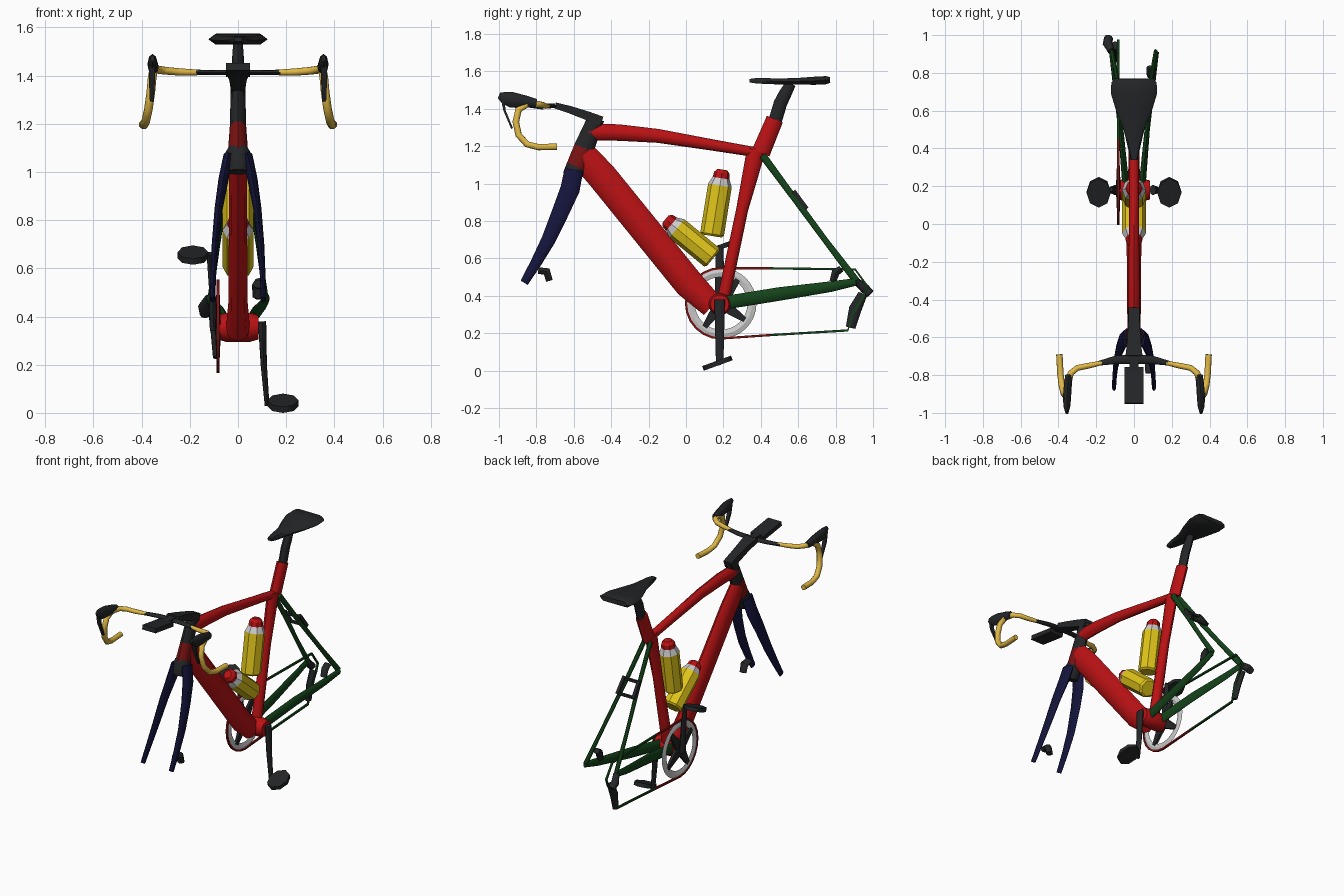
import bpy, bmesh, math
from mathutils import Vector


def material(name, r, g, b):
    m = bpy.data.materials.new(name)
    m.diffuse_color = (r, g, b, 1)
    return m


RED = material("red", .5, .006, .007)
DEEP = material("deep_red", .2, .006, .006)
NAVY = material("navy", .007, .007, .045)
GREEN = material("green", .007, .055, .01)
GOLD = material("gold", .75, .48, .06)
YELLOW = material("yellow", .75, .56, .01)
WHITE = material("white", .75, .75, .75)
DARK = material("dark", .018, .019, .021)


def finish(ob, mat, flat=False):
    if mat:
        ob.data.materials.append(mat)
    if not flat:
        bpy.ops.object.select_all(action='DESELECT')
        ob.select_set(True)
        bpy.context.view_layer.objects.active = ob
        bpy.ops.object.shade_smooth_by_angle(angle=math.radians(50))


def loft(name, pts, mat, n=8, ref=(1, 0, 0), p=1.0, mirror=False, flat=False):
    """Tube through (x, y, z, half width, half depth); n=4 gives a box section."""
    c = [Vector(q[:3]) for q in pts]
    side, rings, bm = Vector(ref), [], bmesh.new()
    off = math.pi / 4 if n == 4 else 0
    p = 0 if n == 4 else p
    for i, q in enumerate(pts):
        t = (c[min(i + 1, len(c) - 1)] - c[max(i - 1, 0)]).normalized()
        side = (side - t * side.dot(t)).normalized()
        up = t.cross(side)
        ring = []
        for k in range(n):
            a = off + 2 * math.pi * k / n
            u, v = math.cos(a), math.sin(a)
            u, v = math.copysign(abs(u) ** p, u), math.copysign(abs(v) ** p, v)
            ring.append(bm.verts.new(c[i] + side * u * q[3] + up * v * q[4]))
        rings.append(ring)
    for r, s in zip(rings, rings[1:]):
        for k in range(n):
            bm.faces.new((r[k], r[(k + 1) % n], s[(k + 1) % n], s[k]))
    bm.faces.new(rings[0][::-1])
    bm.faces.new(rings[-1])
    bmesh.ops.recalc_face_normals(bm, faces=bm.faces)
    me = bpy.data.meshes.new(name)
    bm.to_mesh(me)
    bm.free()
    ob = bpy.data.objects.new(name, me)
    bpy.context.collection.objects.link(ob)
    finish(ob, mat, flat)
    if mirror:
        ob.modifiers.new("mirror", 'MIRROR')
    return ob


# Main frame tubes
loft("down_tube", [(0, -.55, 1.15, .035, .075), (0, -.45, 1.04, .036, .08),
                   (0, .02, .46, .04, .08), (0, .14, .345, .05, .065)], RED)
loft("top_tube", [(0, -.52, 1.275, .032, .045), (0, -.36, 1.273, .032, .044),
                  (0, -.15, 1.255, .028, .037), (0, .15, 1.205, .026, .03),
                  (0, .39, 1.165, .026, .026)], RED)
loft("seat_tube", [(0, .375, 1.18, .03, .05), (0, .345, 1.05, .03, .043),
                   (0, .30, .86, .03, .032), (0, .195, .36, .036, .033)], RED)
loft("seat_mast", [(0, .40, 1.165, .03, .05), (0, .475, 1.345, .032, .046)], RED)
loft("bottom_bracket", [(-.085, .18, .355, .05, .05), (-.05, .18, .355, .06, .06),
                        (.05, .18, .355, .06, .06), (.085, .18, .355, .05, .05)],
     RED, n=12, ref=(0, 0, 1))

# Head tube
loft("head_tube_upper", [(0, -.48, 1.35, .03, .045), (0, -.545, 1.19, .034, .055)], DARK)
loft("head_tube_lower", [(0, -.545, 1.19, .034, .055), (0, -.59, 1.08, .042, .055)], DEEP)
loft("fork_crown", [(0, -.585, 1.09, .048, .055), (0, -.605, 1.05, .058, .052),
                    (0, -.62, 1.00, .045, .04)], DARK)

# Fork blades
loft("fork_blade", [(.038, -.60, 1.07, .022, .05), (.06, -.62, .97, .021, .052),
                    (.08, -.67, .85, .017, .046), (.095, -.735, .70, .014, .038),
                    (.102, -.80, .58, .012, .03), (.106, -.865, .47, .011, .022)],
     NAVY, mirror=True)
loft("front_caliper", [(.085, -.79, .535, .025, .018), (.085, -.745, .53, .027, .022),
                       (.085, -.73, .48, .024, .018)], DARK)

# Rear triangle
loft("seat_stay", [(.022, .41, 1.15, .012, .02), (.05, .58, .92, .011, .017),
                   (.085, .75, .69, .01, .016), (.115, .91, .48, .011, .02)],
     GREEN, mirror=True)
loft("chain_stay", [(.045, .22, .365, .018, .036), (.07, .50, .41, .014, .036),
                    (.105, .78, .45, .012, .028), (.12, .91, .475, .012, .02)],
     GREEN, mirror=True)
loft("stay_bracket_side", [(.055, .575, .96, .01, .012), (.06, .645, .865, .01, .012)],
     DARK, n=4, mirror=True)
for i, (y, z) in enumerate([(.58, .95), (.64, .87)]):
    loft(f"stay_bracket_bar_{i}", [(-.06, y, z, .008, .008), (.06, y, z, .008, .008)],
         DARK, n=4, ref=(0, 0, 1))
loft("rear_caliper", [(.09, .785, .475, .022, .018), (.09, .80, .525, .024, .022),
                      (.09, .83, .545, .024, .018)], DARK)

# Seat post and saddle
loft("seat_post", [(0, .475, 1.33, .024, .036), (0, .505, 1.43, .024, .036),
                   (0, .53, 1.48, .024, .034), (0, .56, 1.535, .02, .028)], DARK)
loft("saddle", [(0, .34, 1.55, .018, .01), (0, .38, 1.55, .027, .016),
                (0, .50, 1.546, .055, .017), (0, .60, 1.547, .095, .019),
                (0, .69, 1.55, .122, .023), (0, .75, 1.553, .12, .023),
                (0, .77, 1.555, .10, .016)], DARK, n=6, p=.4)

# Stem, bar centre and display mount
loft("stem", [(0, -.45, 1.335, .03, .024), (0, -.52, 1.36, .03, .024),
              (0, -.62, 1.395, .035, .02), (0, -.70, 1.418, .045, .016)], DARK, n=4)
loft("bar_centre", [(-.19, -.738, 1.413, .012, .012), (-.1, -.72, 1.413, .01, .022),
                    (0, -.715, 1.413, .01, .026), (.1, -.72, 1.413, .01, .022),
                    (.19, -.738, 1.413, .012, .012)], DARK, ref=(0, 0, 1))
loft("display_arm", [(0, -.70, 1.42, .025, .008), (0, -.78, 1.42, .025, .008)], DARK, n=4)
loft("display", [(0, -.76, 1.41, .05, .015), (0, -.95, 1.437, .05, .015)], DARK, n=4)

# Drop handlebar, hoods and levers
bar = [(.17, -.735, 1.413, .012), (.24, -.75, 1.415, .015), (.30, -.762, 1.42, .016),
       (.335, -.79, 1.425, .017), (.35, -.85, 1.425, .018), (.356, -.895, 1.395, .018),
       (.362, -.91, 1.33, .018), (.372, -.895, 1.26, .018), (.383, -.85, 1.21, .018),
       (.39, -.79, 1.195, .018), (.395, -.69, 1.197, .018)]
loft("handlebar", [q + (q[3],) for q in bar], GOLD, ref=(0, 0, 1), mirror=True)
loft("brake_hood", [(.347, -.80, 1.43, .017, .022), (.35, -.85, 1.437, .021, .032),
                    (.355, -.93, 1.447, .021, .042), (.355, -.97, 1.458, .017, .034),
                    (.355, -1.0, 1.472, .008, .016)], DARK, mirror=True)
loft("brake_lever", [(.356, -.98, 1.45, .012, .009), (.357, -.97, 1.39, .013, .006),
                     (.358, -.93, 1.295, .008, .005)], DARK, n=4, mirror=True)


# Bottles
def bottle(name, base, tip):
    base, tip = Vector(base), Vector(tip)

    def part(suffix, steps, mat):
        pts = [(*base.lerp(tip, f), r, r) for f, r in steps]
        loft(f"{name}_{suffix}", pts, mat, flat=True)

    part("body", [(0, .052), (.03, .064), (.76, .064)], YELLOW)
    part("shoulder", [(.76, .064), (.87, .046)], WHITE)
    part("cap", [(.86, .046), (.95, .042), (1, .026)], RED)


bottle("lower_bottle", (0, .145, .60), (0, -.11, .81))
bottle("upper_bottle", (0, .138, .72), (0, .195, 1.075))

# Cranks and pedals
for s, label, z in [(1, "right", .04), (-1, "left", .655)]:
    loft(f"{label}_crank", [(s * .10, .18, .36 - .02 * (1 if z > .3 else -1), .017, .028),
                            (s * .107, .18, (z + .36) / 2, .013, .024),
                            (s * .12, .18, z, .01, .02)], DARK)
    loft(f"{label}_pedal_axle", [(s * .11, .18, z, .012, .012), (s * .16, .18, z, .012, .012)],
         DARK, ref=(0, 0, 1))
    bpy.ops.mesh.primitive_cylinder_add(vertices=8, radius=1, depth=1,
                                        location=(s * .187, .168, z),
                                        rotation=(math.radians(20), 0, 0))
    ob = bpy.context.object
    ob.name = f"{label}_pedal"
    ob.scale = (.064, .082, .026)
    finish(ob, DARK)

# Chainring with spider
CY, CZ, CX = .188, .36, -.083
bpy.ops.mesh.primitive_torus_add(major_segments=32, minor_segments=4, major_radius=.165,
                                 minor_radius=.024, location=(CX, CY, CZ),
                                 rotation=(0, math.pi / 2, 0))
ob = bpy.context.object
ob.name = "chainring"
ob.scale = (1, 1, .3)
finish(ob, WHITE)
for i in range(4):
    a = math.radians(55 + 90 * i)
    y, z = math.cos(a), math.sin(a)
    loft(f"spider_arm_{i}", [(CX, CY, CZ, .012, .035),
                             (CX, CY + .155 * y, CZ + .155 * z, .007, .014)], DARK, n=4)

# Chain
arc = [(CX, CY + .188 * math.cos(a), CZ + .188 * math.sin(a), .006, .006)
       for a in [math.radians(90 + 15 * i) for i in range(13)]]
loft("chain_front", [(CX, .45, .547, .006, .006)] + arc + [(CX, .45, .19, .006, .006)],
     DEEP, n=4)
loft("chain_rear", [(CX, y, z, .006, .006) for y, z in
                    [(.45, .547), (.905, .541), (.97, .45), (.95, .40), (.89, .30),
                     (.865, .215), (.45, .19)]], GREEN, n=4)

# Rear derailleur
loft("derailleur_body", [(-.12, .915, .475, .02, .02), (-.14, .955, .44, .026, .026),
                         (-.135, .985, .41, .024, .024)], DARK)
loft("derailleur_cage", [(-.10, .945, .41, .022, .025), (-.095, .905, .33, .018, .034),
                         (-.09, .88, .23, .014, .026)], DARK)
